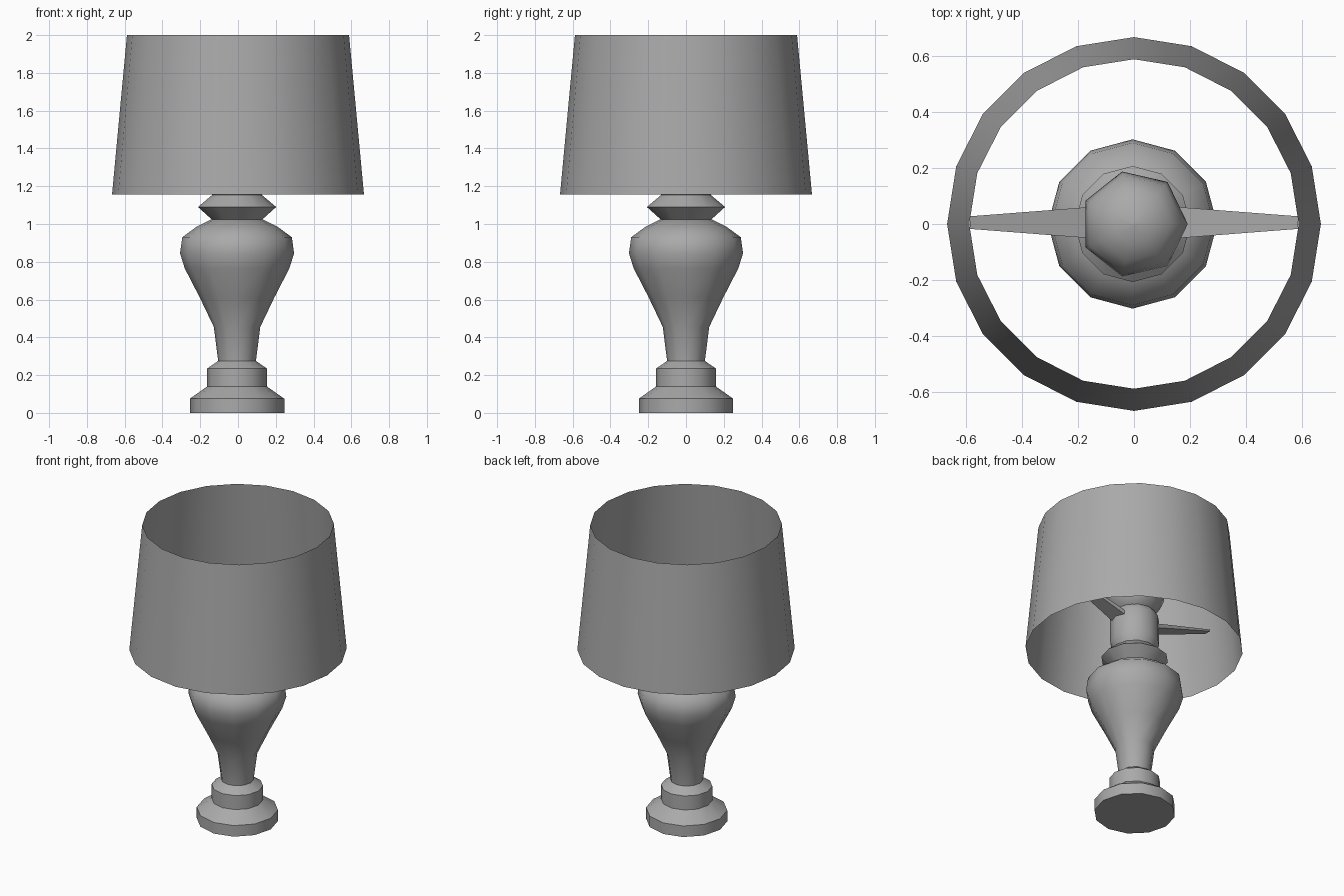
import bpy, bmesh, math

if "Cube" in bpy.data.objects:
    bpy.data.objects.remove(bpy.data.objects["Cube"], do_unlink=True)

grey = bpy.data.materials.new("plain grey")
grey.use_nodes = True
color = (0.4, 0.4, 0.4, 1)
grey.diffuse_color = color
grey.node_tree.nodes["Principled BSDF"].inputs["Base Color"].default_value = color


def finish(name, bm, x=0.0, angle=35):
    mesh = bpy.data.meshes.new(name)
    bm.to_mesh(mesh)
    bm.free()
    mesh.materials.append(grey)
    obj = bpy.data.objects.new(name, mesh)
    obj.location.x = x
    bpy.context.collection.objects.link(obj)
    bpy.ops.object.select_all(action='DESELECT')
    obj.select_set(True)
    bpy.context.view_layer.objects.active = obj
    bpy.ops.object.shade_smooth_by_angle(angle=math.radians(angle))
    return obj


def lathe(name, profile, sides, x=0.0, caps=True, angle=35):
    """Revolve (radius, height) points about z."""
    bm = bmesh.new()
    rings = []
    for r, z in profile:
        rings.append([bm.verts.new((r * math.cos(a), r * math.sin(a), z))
                      for a in (math.tau * i / sides for i in range(sides))])
    for low, high in zip(rings, rings[1:]):
        for i in range(sides):
            j = (i + 1) % sides
            bm.faces.new((low[i], low[j], high[j], high[i]))
    if caps:
        bm.faces.new(rings[0][::-1])
        bm.faces.new(rings[-1])
    return finish(name, bm, x, angle)


AXIS = -0.005

# Stepped foot
lathe("foot", [(0.25, 0), (0.25, 0.075), (0.158, 0.14), (0.158, 0.235),
               (0.1, 0.275)], 12, AXIS)

# Vase-shaped body
lathe("body", [(0.1, 0.275), (0.123, 0.455), (0.197, 0.61), (0.277, 0.765),
               (0.302, 0.845), (0.29, 0.93), (0.215, 0.985), (0.135, 1.025)],
      12, AXIS, angle=50)

# Pointed ring and bulb socket
lathe("neck_ring", [(0.135, 1.025), (0.207, 1.09), (0.13, 1.155)], 12, AXIS)
lathe("socket", [(0.13, 1.15), (0.152, 1.2), (0.152, 1.37), (0.13, 1.41)],
      12, AXIS, angle=50)

# Seven-sided bulb, rounded at the top
dome = [(0.192 * math.cos(t), 1.53 + 0.16 * math.sin(t))
        for t in (math.radians(d) for d in (0, 22, 45, 67, 88))]
lathe("bulb", [(0.12, 1.40), (0.165, 1.47)] + dome, 7, angle=60)

# Tapered arms rising from the socket to the shade
for side, name in ((1, "left_arm"), (-1, "right_arm")):
    bm = bmesh.new()
    bmesh.ops.create_cube(bm, size=1)
    for v in bm.verts:
        outer = v.co.x > 0
        width, thick = (0.045, 0.012) if outer else (0.12, 0.03)
        v.co = (side * (0.585 if outer else 0.1),
                0.005 + v.co.y * width,
                (1.5 if outer else 1.34) + v.co.z * thick)
    bmesh.ops.recalc_face_normals(bm, faces=bm.faces)
    finish(name, bm)

# Open tapered shade
lathe("shade", [(0.667, 1.155), (0.588, 2.0)], 20, caps=False)
